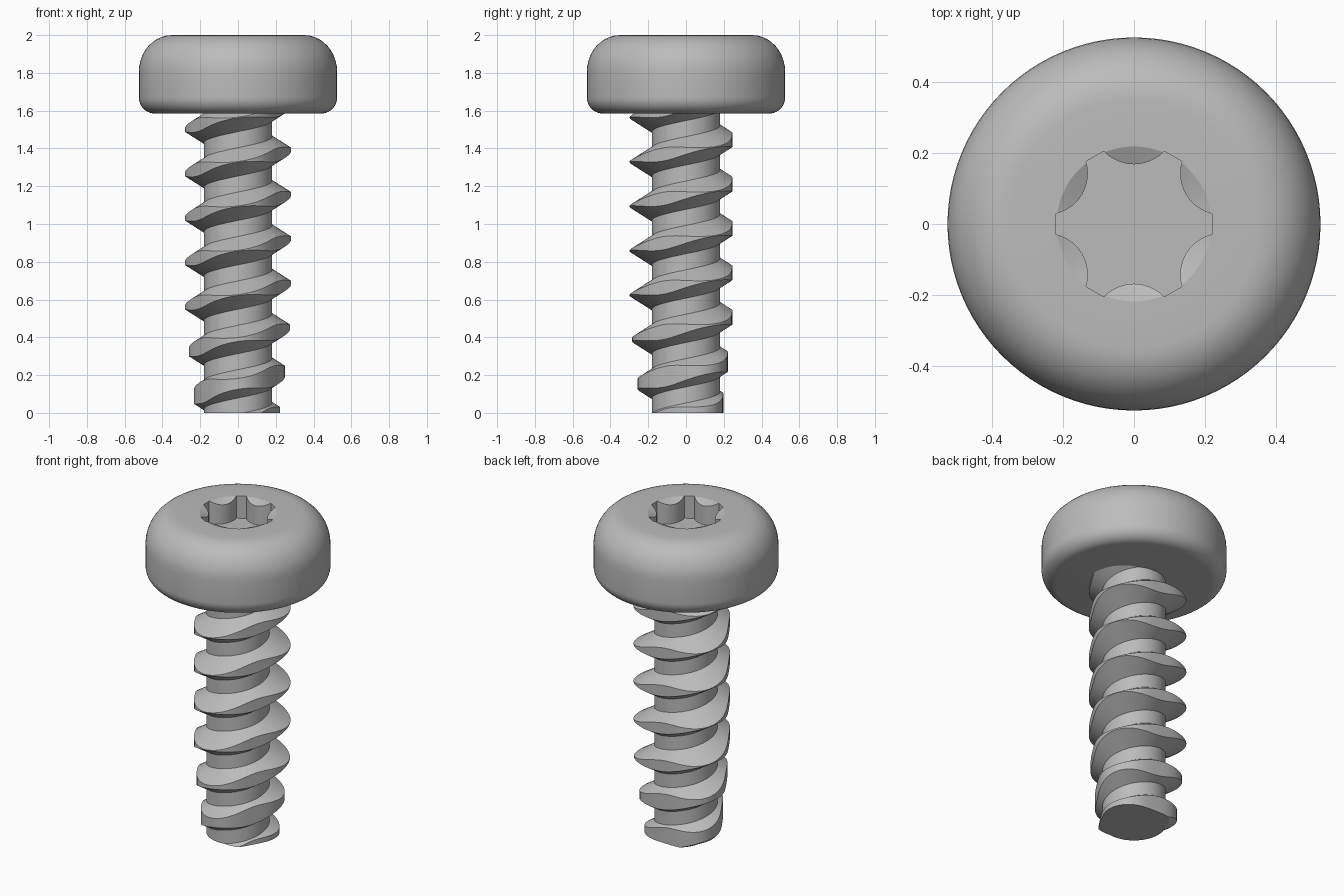
import bpy, bmesh
from math import pi, sin, cos, atan2, radians
from mathutils import Vector

if "Cube" in bpy.data.objects:
    bpy.data.objects.remove(bpy.data.objects["Cube"], do_unlink=True)

steel = bpy.data.materials.new("grey_steel")
steel.use_nodes = True
GREY = (0.5, 0.5, 0.5, 1)
steel.diffuse_color = GREY
steel.node_tree.nodes["Principled BSDF"].inputs["Base Color"].default_value = GREY


def make_object(name, bm):
    bmesh.ops.recalc_face_normals(bm, faces=bm.faces[:])
    mesh = bpy.data.meshes.new(name)
    bm.to_mesh(mesh)
    bm.free()
    obj = bpy.data.objects.new(name, mesh)
    bpy.context.collection.objects.link(obj)
    mesh.materials.append(steel)
    return obj


def activate(obj):
    bpy.ops.object.select_all(action='DESELECT')
    obj.select_set(True)
    bpy.context.view_layer.objects.active = obj


def smooth(obj):
    activate(obj)
    bpy.ops.object.shade_smooth_by_angle(angle=radians(22))


def lathe(name, profile, steps=96):
    bm = bmesh.new()
    verts = [bm.verts.new((r, 0, z)) for r, z in profile]
    edges = [bm.edges.new(pair) for pair in zip(verts, verts[1:])]
    bmesh.ops.spin(bm, geom=verts + edges, cent=(0, 0, 0), axis=(0, 0, 1),
                   angle=2 * pi, steps=steps)
    bmesh.ops.remove_doubles(bm, verts=bm.verts[:], dist=1e-5)
    return make_object(name, bm)


def arc(cx, cz, rx, rz, start, end, n=10):
    angles = [radians(start + (end - start) * i / n) for i in range(n + 1)]
    return [(cx + rx * cos(a), cz + rz * sin(a)) for a in angles]


# Rounded pan head with a shallow countersink around the drive
HEAD_R, HEAD_Z, TOP = 0.525, 1.585, 2.0
head = lathe("head", [(0, HEAD_Z)]
             + arc(HEAD_R - 0.085, HEAD_Z + 0.085, 0.085, 0.085, -90, 0)
             + arc(HEAD_R - 0.175, TOP - 0.195, 0.175, 0.195, 0, 90)
             + [(0.218, TOP), (0.155, TOP - 0.028), (0, TOP - 0.028)])

# Six-lobed drive recess, cut from the head
outline = []
for k in range(6):
    turn = radians(60 * k + 30)
    for x, y in arc(0.284, 0, 0.116, 0.116, 227, 133, 12):
        outline.append((x * cos(turn) - y * sin(turn),
                        x * sin(turn) + y * cos(turn)))
outline.sort(key=lambda p: atan2(p[1], p[0]))
bm = bmesh.new()
floor = bm.faces.new([bm.verts.new((x, y, TOP - 0.14)) for x, y in outline])
lid = bmesh.ops.extrude_face_region(bm, geom=[floor])["geom"]
bmesh.ops.translate(bm, vec=(0, 0, 0.3),
                    verts=[v for v in lid if isinstance(v, bmesh.types.BMVert)])
cutter = make_object("drive_cutter", bm)
cutter.hide_render = True
activate(head)
cut = head.modifiers.new("drive_recess", 'BOOLEAN')
cut.operation, cut.solver, cut.object = 'DIFFERENCE', 'EXACT', cutter
bpy.ops.object.modifier_apply(modifier=cut.name)
bpy.data.objects.remove(cutter, do_unlink=True)
smooth(head)

# Round core
CORE = 0.18
core = lathe("core", [(0, 0), (CORE, 0), (CORE, HEAD_Z + 0.02), (0, HEAD_Z + 0.02)], 64)
smooth(core)

# Helical V thread, trimmed to a three-lobed outline that tapers at the tip
PITCH, PER_TURN, APEX, HALF = 0.235, 60, 0.302, 0.075


def crest_radius(angle, z):
    taper = min(1, 0.79 + 0.42 * max(z, 0))
    return max(CORE + 0.004, taper * (0.272 + 0.027 * cos(3 * (angle + pi / 2))))


def half_width(r):
    return HALF * (APEX - r) / (APEX - CORE)


bm = bmesh.new()
previous = None
first = int(-5.0 * PER_TURN)
last = int(2.65 * PER_TURN)
for i in range(first, last + 1):
    angle = pi + 2 * pi * i / PER_TURN
    z = 1.035 + PITCH * i / PER_TURN
    r = crest_radius(angle, z)
    root = CORE - 0.01
    section = [(root, -half_width(root)), (r, -half_width(r)),
               (r, half_width(r)), (root, half_width(root))]
    ring = [bm.verts.new((q * cos(angle), q * sin(angle), z + h)) for q, h in section]
    if previous:
        for a in range(4):
            b = (a + 1) % 4
            bm.faces.new((previous[a], previous[b], ring[b], ring[a]))
    if i in (first, last):
        bm.faces.new(ring)
    previous = ring
# Trim the thread flush with the flat tip
sliced = bmesh.ops.bisect_plane(bm, geom=bm.verts[:] + bm.edges[:] + bm.faces[:],
                                plane_co=(0, 0, 0), plane_no=(0, 0, 1), clear_inner=True)
rim = [e for e in sliced["geom_cut"] if isinstance(e, bmesh.types.BMEdge)]
bmesh.ops.holes_fill(bm, edges=rim, sides=0)
thread = make_object("thread", bm)
smooth(thread)
